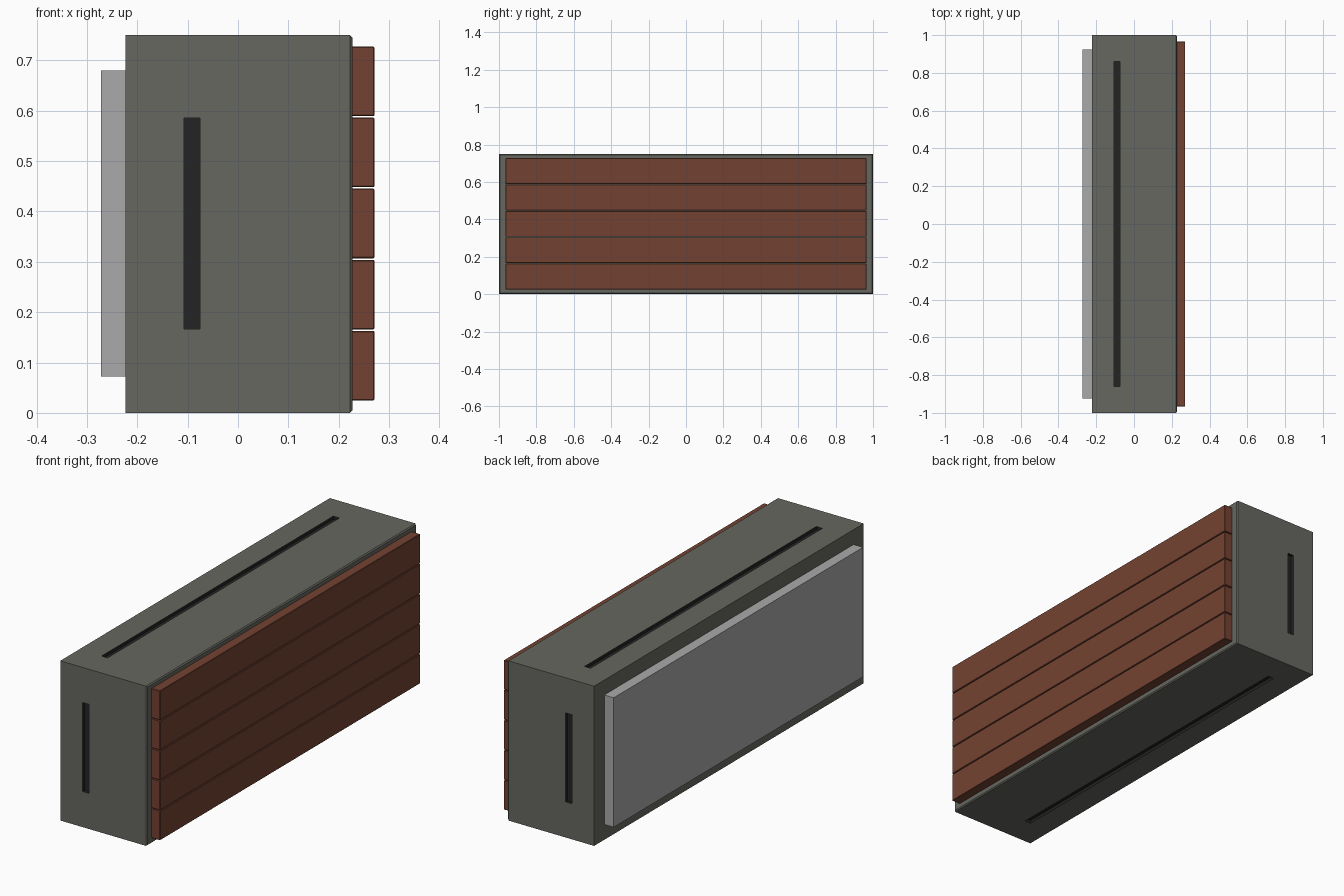
import bpy, bmesh
from mathutils import Vector

if "Cube" in bpy.data.objects:
    bpy.data.objects.remove(bpy.data.objects["Cube"])


def material(name, rgb):
    m = bpy.data.materials.new(name)
    m.diffuse_color = (*rgb, 1)
    m.use_nodes = True
    m.node_tree.nodes["Principled BSDF"].inputs["Base Color"].default_value = m.diffuse_color
    return m


casing_grey = material("warm grey casing", (0.135, 0.135, 0.118))
slot_black = material("dark slot", (0.017, 0.017, 0.017))
wood_brown = material("red brown wood", (0.175, 0.055, 0.032))
panel_grey = material("light grey panel", (0.40, 0.40, 0.40))


def add_box(bm, lo, hi):
    lo, hi = Vector(lo), Vector(hi)
    verts = bmesh.ops.create_cube(bm, size=1)["verts"]
    for v in verts:
        v.co = (lo + hi) / 2 + v.co * (hi - lo)
    return verts


def finish(name, bm, mats):
    mesh = bpy.data.meshes.new(name)
    bmesh.ops.recalc_face_normals(bm, faces=bm.faces)
    bm.to_mesh(mesh)
    bm.free()
    for m in mats:
        mesh.materials.append(m)
    ob = bpy.data.objects.new(name, mesh)
    bpy.context.collection.objects.link(ob)
    return ob


# Casing: long box with the edges of its right face chamfered
X0, X1, H = -0.223, 0.227, 0.75
bm = bmesh.new()
add_box(bm, (X0, -1, 0), (X1, 1, H))
right_edges = [e for e in bm.edges if all(v.co.x > 0 for v in e.verts)]
bmesh.ops.bevel(bm, geom=right_edges, offset=0.005, segments=1, affect='EDGES')
casing = finish("casing", bm, [casing_grey, slot_black])

# Slot cutters on the two ends, the top and the bottom
D, sx0, sx1 = 0.015, -0.107, -0.075
bm = bmesh.new()
for s in (-1, 1):
    ys = sorted((s * (1 - D), s * 1.05))
    add_box(bm, (sx0, ys[0], 0.167), (sx1, ys[1], 0.585))
add_box(bm, (sx0, -0.86, H - D), (sx1, 0.86, H + 0.05))
add_box(bm, (sx0, -0.86, -0.05), (sx1, 0.86, D))
for f in bm.faces:
    f.material_index = 1
cutter = finish("slot_cutter", bm, [casing_grey, slot_black])
cutter.hide_render = True

cut = casing.modifiers.new("slots", 'BOOLEAN')
cut.operation = 'DIFFERENCE'
cut.solver = 'EXACT'
cut.object = cutter
bpy.context.view_layer.objects.active = casing
bpy.ops.object.modifier_apply(modifier=cut.name)
bpy.data.objects.remove(cutter)

# Five wooden boards stacked on the right face
pitch, height = 0.1410, 0.1380
for i in range(5):
    z = 0.025 + i * pitch
    bm = bmesh.new()
    add_box(bm, (X1 - 0.005, -0.965, z), (0.271, 0.965, z + height))
    bmesh.ops.bevel(bm, geom=bm.edges[:], offset=0.002, segments=1, affect='EDGES')
    finish(f"wood_board_{i + 1}", bm, [wood_brown])

# Raised plain panel on the left face
bm = bmesh.new()
add_box(bm, (-0.272, -0.925, 0.072), (X0 + 0.005, 0.925, 0.68))
finish("left_panel", bm, [panel_grey])
